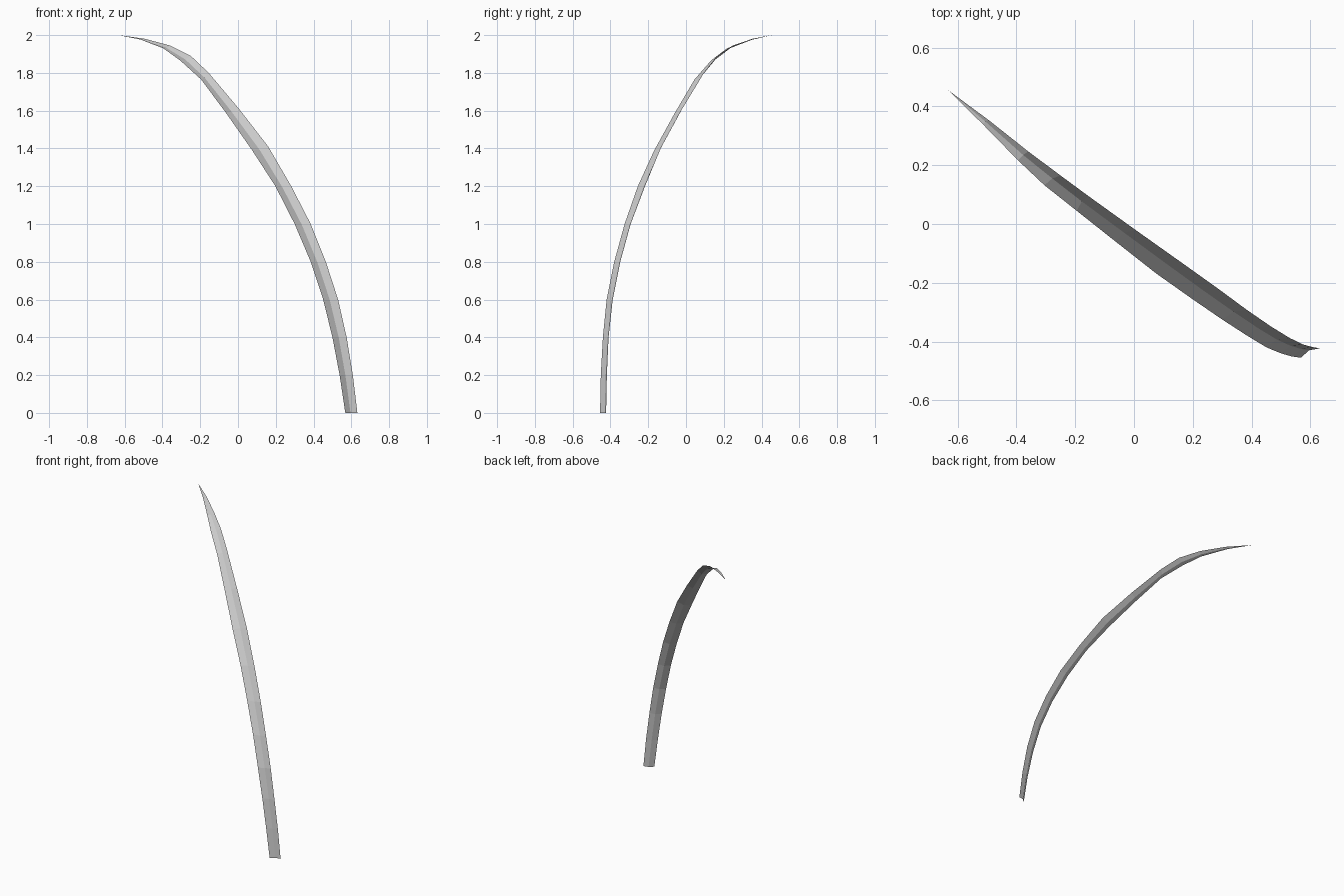
import bpy, bmesh
from mathutils import Vector

if "Cube" in bpy.data.objects:
    bpy.data.objects.remove(bpy.data.objects["Cube"])

# Left and right edge of the blade, row by row from root towards the tip
ROWS = [
    ((.568, -.455, 0), (.632, -.423, 0)),
    ((.538, -.451, .2), (.608, -.419, .2)),
    ((.50, -.44, .4), (.575, -.41, .4)),
    ((.451, -.42, .6), (.53, -.388, .6)),
    ((.385, -.38, .8), (.465, -.348, .8)),
    ((.30, -.325, 1.0), (.385, -.293, 1.0)),
    ((.198, -.255, 1.2), (.282, -.217, 1.2)),
    ((.075, -.168, 1.39), (.16, -.13, 1.41)),
    ((-.065, -.058, 1.59), (.005, -.02, 1.61)),
    ((-.195, .045, 1.765), (-.155, .095, 1.80)),
    ((-.305, .132, 1.865), (-.25, .165, 1.89)),
    ((-.395, .217, 1.93), (-.36, .247, 1.945)),
    ((-.515, .340, 1.976), (-.495, .354, 1.981)),
]
TIP = Vector((-.632, .455, 2.0))
FOLD = 0.14  # depth of the midrib groove relative to the width

bm = bmesh.new()
edges = [(Vector(a), Vector(b)) for a, b in ROWS]
mids = [(a + b) / 2 for a, b in edges] + [TIP]

# Cross-sections: left edge, sunken midrib, right edge
sections = []
for i, (a, b) in enumerate(edges):
    along = mids[i + 1] - mids[max(i - 1, 0)]
    normal = (b - a).cross(along).normalized()
    mid = mids[i] - normal * (b - a).length * FOLD
    if i == 0:
        mid.z = 0
    sections.append([bm.verts.new(p) for p in (a, mid, b)])

# Skin between the sections, closing to a point
for low, high in zip(sections, sections[1:]):
    for k in range(2):
        bm.faces.new((low[k], low[k + 1], high[k + 1], high[k]))
tip = bm.verts.new(TIP)
for k in range(2):
    bm.faces.new((sections[-1][k], sections[-1][k + 1], tip))

mesh = bpy.data.meshes.new("grass_blade")
bm.to_mesh(mesh)
bm.free()
blade = bpy.data.objects.new("grass_blade", mesh)
bpy.context.collection.objects.link(blade)
